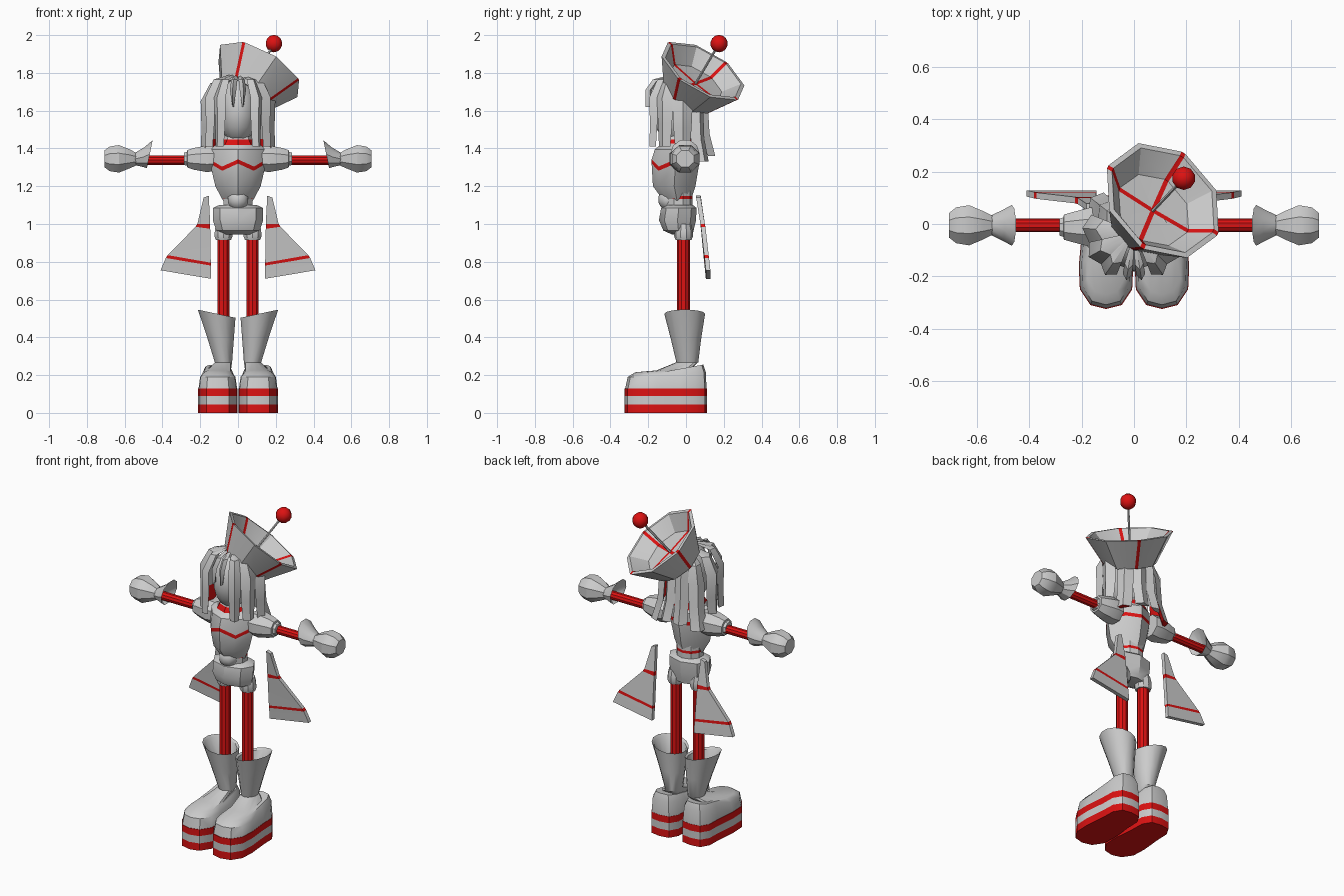
import bpy, bmesh, math
from mathutils import Vector

if "Cube" in bpy.data.objects:
    bpy.data.objects.remove(bpy.data.objects["Cube"])

def material(name, rgb):
    m = bpy.data.materials.new(name)
    m.diffuse_color = (*rgb, 1)
    m.use_nodes = True
    m.node_tree.nodes["Principled BSDF"].inputs["Base Color"].default_value = m.diffuse_color
    return m

GREY = material("light_grey", (0.6, 0.6, 0.6))
RED = material("bright_red", (0.72, 0.006, 0.006))

def finish(name, bm, angle=32):
    bmesh.ops.recalc_face_normals(bm, faces=bm.faces)
    me = bpy.data.meshes.new(name)
    bm.to_mesh(me)
    bm.free()
    me.materials.append(GREY)
    me.materials.append(RED)
    ob = bpy.data.objects.new(name, me)
    bpy.context.collection.objects.link(ob)
    bpy.ops.object.select_all(action='DESELECT')
    ob.select_set(True)
    bpy.context.view_layer.objects.active = ob
    bpy.ops.object.shade_smooth_by_angle(angle=math.radians(angle))
    return ob

def loft(name, rings, side=1, red=lambda r, i: False, cap_red=False, angle=32):
    """Skin a list of equal rings; red(ring, index) picks the colour."""
    bm = bmesh.new()
    vs = [[bm.verts.new((p[0] * side, p[1], p[2])) for p in r] for r in rings]
    n = len(rings[0])
    for k in range(len(vs) - 1):
        for i in range(n):
            j = (i + 1) % n
            f = bm.faces.new((vs[k][i], vs[k][j], vs[k + 1][j], vs[k + 1][i]))
            f.material_index = int(red(k, i))
    for r in (vs[0], vs[-1]):
        bm.faces.new(r).material_index = int(cap_red)
    return finish(name, bm, angle)

def zring(x, y, z, rx, ry, n=8, tilt=0):
    """Level ring, starting at the front; tilt raises the +x side."""
    a = [2 * math.pi * i / n for i in range(n)]
    return [(x + rx * math.sin(t), y - ry * math.cos(t), z + tilt * math.sin(t)) for t in a]

def xring(x, y, z, ry, rz, n=8, lean=0):
    a = [2 * math.pi * (i + 0.5) / n for i in range(n)]
    return [(x + lean * math.cos(t), y + ry * math.sin(t), z + rz * math.cos(t)) for t in a]

def ball(name, loc, radius, red=False, seg=10):
    bm = bmesh.new()
    bmesh.ops.create_uvsphere(bm, u_segments=seg, v_segments=seg - 3, radius=1)
    for v in bm.verts:
        v.co = Vector(loc) + Vector(a * b for a, b in zip(v.co, radius))
    for f in bm.faces:
        f.material_index = int(red)
    return finish(name, bm, 50)

# Shoe outline, mirrored about its centre line
half = [(0, -.325), (.06, -.31), (.1, -.25), (.104, -.16), (.092, -.03), (.09, .05), (.06, .1), (0, .11)]
outline = half + [(-x, y) for x, y in half[-2:0:-1]]

def sole_ring(z, sx=1, sy=1, rise=0):
    return [(.107 + x * sx, y * sy, z + rise * max(0, y + .16)) for x, y in outline]

for s, tag in ((-1, "left"), (1, "right")):
    # Boots: striped sole, foot and flared shaft
    loft("sole_" + tag, [sole_ring(z) for z in (0, .045, .09, .13)], s, lambda r, i: r != 1, True)
    n = len(outline)
    loft("boot_" + tag, [
        sole_ring(.13, .98, .99), sole_ring(.19, .9, .95, .1), sole_ring(.215, .72, .83, .15),
        [(.1 + x * .6, y * .45 - .01, .225 + .15 * max(0, y * .5 + .08)) for x, y in outline],
        zring(.077, .007, .268, .047, .058, n), zring(.093, 0, .39, .072, .08, n, .01),
        zring(.113, -.007, .525, .102, .108, n, .022), zring(.113, -.007, .515, .09, .096, n, .02),
        zring(.1, -.007, .44, .065, .07, n)], s)
    # Legs and hip collars
    loft("leg_" + tag, [zring(.077, -.013, z, .034, .034, 10) for z in (.43, .93)], s, lambda r, i: True)
    loft("hip_collar_" + tag, [zring(.077, -.013, z, r, r, 10)
         for z, r in ((.915, .042), (.935, .05), (.965, .048), (1.0, .04))], s)
    # Shoulders, arms, cuffs and rounded hands
    loft("shoulder_" + tag, [xring(x, -.012, 1.345, ry, rz) for x, ry, rz in
         ((.12, .075, .07), (.165, .082, .076), (.235, .062, .062), (.268, .052, .05),
          (.27, .04, .04), (.285, .035, .035))], s)
    loft("arm_" + tag, [xring(x, -.005, 1.338, .026, .026, 10) for x in (.26, .53)], s, lambda r, i: True)
    loft("cuff_" + tag, [xring(.51, -.005, 1.34, .026, .026, 10), xring(.467, -.005, 1.37, .078, .078, 10, -.016),
         xring(.5, -.005, 1.355, .06, .055, 10, -.006), xring(.55, -.005, 1.343, .036, .032, 10)], s)
    loft("hand_" + tag, [xring(x, -.005, z, r, r * .95) for x, z, r in
         ((.535, 1.343, .036), (.575, 1.345, .058), (.63, 1.345, .083), (.68, 1.345, .074), (.708, 1.345, .05))], s)
    # Coat tails: thin flared panels crossed by two stripes
    rows = [(1.15, 1.14, .155, .182, .066), (1.0, 1.0, .147, .215, .088), (.975, .985, .147, .225, .091),
            (.795, .835, .144, .372, .108), (.78, .82, .144, .382, .11), (.71, .755, .143, .41, .117)]
    loft("coat_tail_" + tag, [[(a, y - .012, za), (b, y - .012, zb), (b, y + .012, zb), (a, y + .012, za)]
         for za, zb, a, b, y in rows], s, lambda r, i: r in (1, 3))

# Pelvis and waist
loft("pelvis", [zring(0, -.02, .945, .09, .055), zring(0, -.04, .965, .115, .08), zring(0, -.045, 1.02, .133, .098),
     zring(0, -.038, 1.085, .133, .094), zring(0, -.038, 1.1, .1, .075)])
loft("waist", [zring(0, -.04, z, .08, .075, 10) for z in (1.08, 1.132, 1.148, 1.19)], red=lambda r, i: r == 1)
ball("belt_ball", (0, -.09, 1.13), (.058, .058, .058))

# Torso with a zigzag chest stripe
def torso_ring(z, rx, front, back, zig=0):
    pts = zring(0, (front + back) / 2, z, rx, (back - front) / 2)
    return [(x * .8 if i % 2 else x, y, z - (zig if i in (1, 7) else 0)) for i, (x, y, z) in enumerate(pts)]

loft("torso", [torso_ring(1.125, .08, -.12, .025), torso_ring(1.2, .12, -.175, .05),
     torso_ring(1.32, .148, -.182, .07, .038), torso_ring(1.342, .15, -.182, .07, .038),
     torso_ring(1.395, .15, -.165, .07), torso_ring(1.425, .11, -.13, .05)],
     red=lambda r, i: r == 2)
loft("neck", [zring(0, -.04, z, r, r) for z, r in ((1.41, .1), (1.425, .095), (1.447, .08), (1.5, .06))],
     red=lambda r, i: r in (0, 1))

# Head
ball("head", (0, -.045, 1.6), (.105, .135, .175), seg=12)

# Hair: ridged strands fanned around the crown
FRONT = [(.03, 1.79, .9), (.125, 1.765, 1), (.176, 1.67, 1), (.172, 1.53, .9), (.175, 1.41, .7)]
FRINGE = [(.03, 1.79, .9), (.125, 1.765, 1), (.165, 1.71, .8), (.165, 1.62, .15)]
BACK = [(.03, 1.75, .9), (.11, 1.7, 1), (.145, 1.6, 1), (.155, 1.45, .9), (.19, 1.33, .75)]

def strand(name, deg, width, profile, side, lining=False):
    rings = []
    for r, z, w in profile:
        ring = []
        for da, dr in ((-.5, 0), (0, .022), (.5, 0), (0, -.014)):
            t = math.radians(deg + da * w * width)
            rr = max(.005, r + dr)
            ring.append((rr * math.sin(t), -.03 - rr * math.cos(t), z))
        rings.append(ring)
    last = len(rings) - 2
    loft(name, rings, side, lambda k, i: lining and k == last and i in (2, 3), lining)

for s, tag in ((-1, "left"), (1, "right")):
    strand("fringe_" + tag, 9, 15, FRINGE, s)
    strand("front_lock_" + tag, 34, 24, FRONT, s)
    strand("cheek_lock_" + tag, 61, 32, FRONT, s)
    strand("side_lock_" + tag, 94, 36, [(r, z - .02, w) for r, z, w in FRONT], s, True)
    strand("rear_lock_" + tag, 128, 38, BACK, s, True)
    strand("back_lock_" + tag, 163, 38, [(r * .9, z + .03, w) for r, z, w in BACK], s)

# Tilted hat: eight-sided open bowl with four seams
AXIS = Vector((.437, .457, .775)).normalized()
E2 = Vector((.72, -.69, 0)).normalized()
E1 = E2.cross(AXIS).normalized()
if E1.z > 0:
    E1 = -E1
RIM = Vector((.11, .09, 1.81))

def hat_ring(r, h):
    pts = []
    for k in range(4):
        for deg, offsets in ((-16 + 90 * k, (-.009, .009)), (29 + 90 * k, (0,))):
            t = math.radians(deg)
            radial = E1 * math.cos(t) + E2 * math.sin(t)
            tangent = E2 * math.cos(t) - E1 * math.sin(t)
            pts += [RIM + AXIS * h + radial * r + tangent * o for o in offsets]
    return pts

loft("hat", [hat_ring(.145, -.175), hat_ring(.25, 0), hat_ring(.228, .002), hat_ring(.155, -.08), hat_ring(.012, -.085)],
     red=lambda r, i: i % 3 == 0, cap_red=True, angle=25)

# Hat base stays grey underneath
for f in bpy.data.objects["hat"].data.polygons:
    if len(f.vertices) == 12 and f.area > .01:
        f.material_index = 0

# Antenna and bobble
tip = Vector((.19, .175, 1.955))
root = RIM - AXIS * .09
ring0 = [E1 * math.cos(t * math.pi / 3) * .007 + E2 * math.sin(t * math.pi / 3) * .007 for t in range(6)]
loft("antenna", [[root + v for v in ring0], [tip + v for v in ring0]])
ball("bobble", tip, (.046, .046, .046), True)
